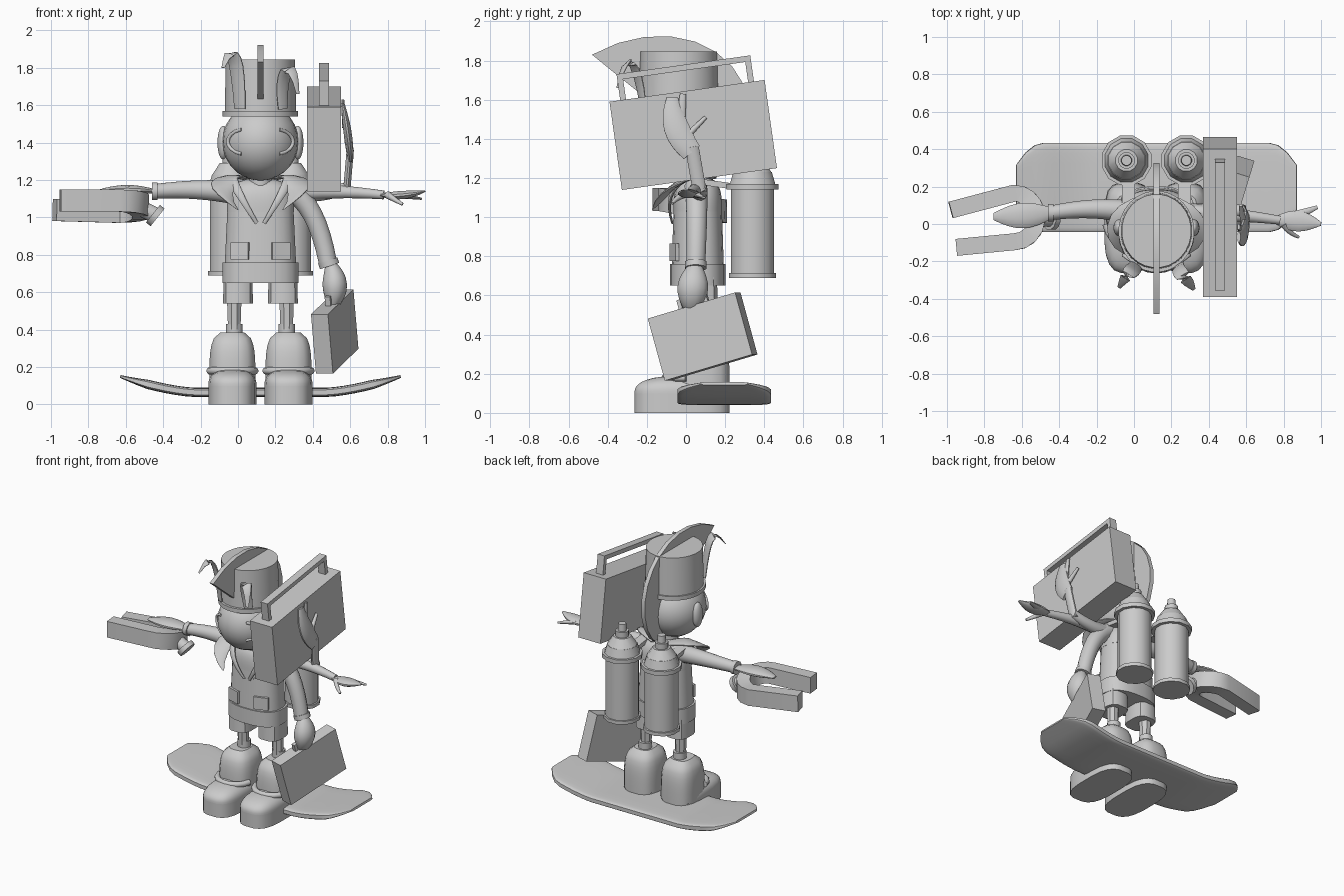
import bpy, bmesh
from math import sin, cos, pi, radians, copysign
from mathutils import Vector, Matrix

cube = bpy.data.objects.get("Cube")
if cube:
    bpy.data.objects.remove(cube)

shade = (.6, .6, .6, 1)
grey = bpy.data.materials.new("light_grey")
grey.use_nodes = True
grey.diffuse_color = shade
grey.node_tree.nodes["Principled BSDF"].inputs["Base Color"].default_value = shade

middle = .12         # the figure stands a little to its left
parts = []
FORWARD, UPWARD = Vector((0, 1, 0)), Vector((0, 0, 1))


def finish(name, bm):
    bmesh.ops.recalc_face_normals(bm, faces=bm.faces)
    mesh = bpy.data.meshes.new(name)
    bm.to_mesh(mesh)
    bm.free()
    mesh.materials.append(grey)
    part = bpy.data.objects.new(name, mesh)
    bpy.context.collection.objects.link(part)
    parts.append(part)
    return part


def bezier(points, t):
    """Point on a curve with any number of control points."""
    points = [Vector(p) for p in points]
    while len(points) > 1:
        points = [p.lerp(q, t) for p, q in zip(points, points[1:])]
    return points[0]


def skin(name, centres, widths, heights, up=UPWARD, axis=None, sides=12, power=2):
    """Join rounded sections placed along a line of centres."""
    bm = bmesh.new()
    rings = []
    last = len(centres) - 1
    for i, (centre, width, height) in enumerate(zip(centres, widths, heights)):
        along = axis or (centres[min(i + 1, last)] - centres[max(i - 1, 0)]).normalized()
        side = along.cross(up).normalized()
        top = side.cross(along)
        ring = []
        for k in range(sides):
            angle = 2 * pi * (k + .5) / sides
            u, v = [copysign(abs(f) ** (2 / power), f) for f in (cos(angle), sin(angle))]
            ring.append(bm.verts.new(centre + side * u * width + top * v * height))
        rings.append(ring)
    for low, high in zip(rings, rings[1:]):
        for k in range(sides):
            after = (k + 1) % sides
            bm.faces.new((low[k], low[after], high[after], high[k]))
    bm.faces.new(rings[0])
    bm.faces.new(rings[-1])
    return finish(name, bm)


def limb(name, path, start, end, bulge=0, flat=1, up=UPWARD, steps=8):
    """Curved tube whose width runs from start to end and may swell between."""
    times = [i / steps for i in range(steps + 1)]
    widths = [start + (end - start) * t + bulge * sin(pi * t) for t in times]
    return skin(name, [bezier(path, t) for t in times], widths, [w * flat for w in widths], up)


def post(name, x, y, low, high, width, depth, taper=1, dome=0, sides=16, power=2):
    """Upright solid, either straight with a taper or closed by a dome."""
    steps = 8 if dome else 1
    times = [i / steps for i in range(steps)] + [.98 if dome else 1]
    scales = [(1 - t ** dome) ** (1 / dome) if dome else 1 + (taper - 1) * t for t in times]
    centres = [Vector((x, y, low + (high - low) * t)) for t in times]
    return skin(name, centres, [width * s for s in scales], [depth * s for s in scales],
                FORWARD, UPWARD, sides, power)


def box(name, place, size, turn=(0, 0, 0), offset=(0, 0, 0)):
    bm = bmesh.new()
    bmesh.ops.create_cube(bm, size=1, matrix=Matrix.Translation(offset) @ Matrix.Diagonal((*size, 1)))
    part = finish(name, bm)
    part.location = place
    part.rotation_euler = [radians(angle) for angle in turn]
    return part


def ball(name, place, size):
    bm = bmesh.new()
    bmesh.ops.create_uvsphere(bm, u_segments=24, v_segments=14, radius=1,
                              matrix=Matrix.Translation(place) @ Matrix.Diagonal((*size, 1)))
    return finish(name, bm)


def handle(name, place, turn, width, length, bar, height, rise):
    """Bar on two uprights, standing on a tilted case."""
    box(name + "_bar", place, (width, length, bar), turn, (0, 0, height + rise))
    for end, sign in (("front", -1), ("back", 1)):
        reach = sign * (length - bar) / 2
        box(name + "_" + end, place, (width, bar, rise), turn, (0, reach, height + rise / 2))


# Board: flat in the middle, ends curl up, narrow and thin out
centres, widths, heights = [], [], []
for i in range(-15, 16):
    away = abs(i) / 20
    curl = max(0, away - .35) / .4
    tip = max(0, away - .6) / .15
    centres.append(Vector((middle + i / 20, .195, .065 + .085 * curl ** 1.5)))
    widths.append(.24 * (1 - .5 * tip ** 2))
    heights.append(.025 * (1 - .7 * tip))
skin("board", centres, widths, heights, sides=20, power=6)

# Paired parts: shoes, legs, spray cans, collar and face details
for label, sign in (("right_", -1), ("left_", 1)):
    def beside(x, y, z):
        return (middle + sign * x, y, z)

    foot, leg, can = [middle + sign * gap for gap in (.15, .14, .16)]
    post(label + "shoe_sole", foot, -.02, 0, .1, .13, .245, sides=20, power=3)
    post(label + "shoe_toe", foot, -.02, .1, .19, .13, .245, dome=2.5, sides=20, power=3)
    post(label + "shoe_shaft", foot, .08, .1, .39, .125, .145, dome=4, power=3)
    limb(label + "shoe_strap", [beside(x, y, .18) for x, y in ((.03, 0), (.05, -.14), (.25, -.14), (.27, 0))],
         .02, .02)
    post(label + "sock", leg, .1, .37, .43, .045, .045, sides=12)
    post(label + "leg", leg, .09, .4, .6, .036, .036, 1.2, sides=8)
    post(label + "shorts_leg", middle + sign * .12, .065, .54, .7, .082, .1, .95, sides=12, power=3)

    # Each row: low, high, radius, taper
    for part, low, high, radius, taper in (
            ("base", .69, .715, .125, 1), ("body", .7, 1.15, .114, 1), ("rim", 1.14, 1.17, .137, 1),
            ("shoulder", 1.17, 1.23, .12, .85), ("cone", 1.23, 1.29, .1, .6),
            ("neck", 1.29, 1.33, .045, 1), ("nozzle", 1.33, 1.38, .03, .9)):
        post(label + "can_" + part, can, .34, low, high, radius, radius, taper, sides=12)
    box(label + "can_strap", beside(.15, .15, 1.17), (.07, .2, .03), (-8, 0, 0))

    limb(label + "lapel", [beside(.04, .12, 1.2), beside(.24, .05, 1.26), beside(.24, -.1, 1.15),
         beside(.12, -.17, 1.04)], .04, .005, bulge=.045, flat=.2)
    limb(label + "jacket_edge", [beside(.15, 0, 1.2), beside(.12, -.12, 1.13), beside(.02, -.07, .97)],
         .03, .01, flat=.5, up=FORWARD)
    box(label + "pocket", beside(.11, -.06, .82), (.1, .02, .09), (0, 0, sign * 18))
    ball(label + "ear", beside(.2, -.02, 1.4), (.03, .045, .09))
    limb(label + "face_bracket", [beside(.1, -.22, 1.47), beside(.2, -.15, 1.45),
         beside(.2, -.15, 1.36), beside(.1, -.22, 1.34)], .01, .01, up=FORWARD)

# Jacket and neck
post("jacket_skirt", middle, .06, .65, .76, .205, .142, sides=24, power=2.5)
post("jacket_body", middle, .06, .75, 1.03, .192, .134, .93, sides=24, power=2.5)
post("jacket_chest", middle, .06, 1.03, 1.21, .18, .125, dome=3, sides=24, power=2.5)
post("neck", middle, .02, 1.15, 1.28, .06, .06)

# Head, cap and crest
ball("head", (middle, -.045, 1.405), (.204, .22, .208))
post("cap_brim", middle, -.04, 1.54, 1.57, .203, .218, sides=28)
post("cap", middle, -.037, 1.57, 1.845, .192, .203, .97, sides=28)
thickness = .03
arch = [(0, -.48, 1.83), (0, -.1, 2.05), (0, .45, 1.95), (0, .45, 1.35), (0, .15, 1.2)]
outline = [bezier(arch, i / 12) for i in range(13)]
outline += [Vector((0, y, z)) for y, z in ((.1, 1.3), (.1, 1.75), (-.2, 1.75), (-.22, 1.62), (-.37, 1.74))]
bm = bmesh.new()
left_edge = Vector((middle - thickness / 2, 0, 0))
face = bm.faces.new([bm.verts.new(p + left_edge) for p in outline])
moved = bmesh.ops.extrude_face_region(bm, geom=[face])["geom"]
bmesh.ops.translate(bm, vec=(thickness, 0, 0), verts=[v for v in moved if isinstance(v, bmesh.types.BMVert)])
finish("crest", bm)

# Curled flaps on the cap
limb("right_flap", [(.01, -.22, 1.58), (0, -.25, 1.85), (-.03, -.25, 1.96), (-.08, -.34, 1.8)],
     .035, .01, bulge=.02, flat=.25, up=Vector((.5, .8, 0)))
limb("left_flap", [(.24, -.22, 1.58), (.22, -.25, 1.8), (.29, -.3, 1.88), (.32, -.35, 1.66)],
     .03, .01, bulge=.02, flat=.25, up=Vector((-.5, .8, 0)))

# Right arm reaching out, hand lying on the magnet
limb("right_sleeve", [(0, .06, 1.13), (-.2, .1, 1.16), (-.44, .06, 1.14)], .065, .04)
limb("right_cuff", [(-.43, .06, 1.14), (-.46, .06, 1.14)], .048, .048, steps=1)
limb("right_hand", [(-.44, .06, 1.14), (-.6, .04, 1.16), (-.75, .04, 1.14)], .03, .02, bulge=.045, flat=.35)

# Horseshoe magnet: half a ring with two straight legs, and a grip
bend = [radians(angle) for angle in range(-90, 91, 20)]
bow = [Vector((-.64 + .12 * cos(a), .035 + .13 * sin(a), 1.06 - .03 * sin(a))) for a in bend]
bow = [Vector((-.95, -.125, 1.09))] + bow + [Vector((-.98, .075, 1.04))]
skin("horseshoe_magnet", bow, [.046] * len(bow), [.06] * len(bow), sides=4, power=40)
limb("magnet_grip", [(-.54, .03, 1.06), (-.44, .03, 1.01)], .045, .045, steps=1)
limb("magnet_grip_end", [(-.455, .03, 1.02), (-.43, .03, 1)], .062, .062, steps=1)

# Left lower arm, hand closed on the briefcase
limb("left_sleeve", [(.27, .05, 1.15), (.42, .06, 1.08), (.48, .05, .76)], .06, .05, up=FORWARD)
limb("left_cuff", [(.48, .05, .77), (.49, .05, .74)], .056, .056, steps=1, up=FORWARD)
limb("left_hand", [(.49, .05, .76), (.54, .03, .64), (.5, .03, .52)], .025, .03, bulge=.04, flat=1.2, up=FORWARD)

# Left outstretched arm
limb("left_side_arm", [(.27, .06, 1.13), (.5, .06, 1.15), (.78, .02, 1.12)], .05, .024)
limb("side_hand", [(.76, .02, 1.12), (.88, .02, 1.11), (1, 0, 1.14)], .024, .01, bulge=.04, flat=.4)
limb("side_finger", [(.86, .04, 1.12), (.98, .09, 1.1)], .03, .01, flat=.6)
limb("side_thumb", [(.8, 0, 1.12), (.83, -.05, 1.1), (.88, -.07, 1.07)], .02, .008)

# Left raised arm, hand against the large case
limb("left_raised_arm", [(.3, .06, 1.13), (.45, .08, 1.11), (.59, .07, 1.16)], .045, .033)
limb("raised_forearm", [(.58, .07, 1.13), (.6, .03, 1.36)], .02, .02, flat=1.8, up=FORWARD)
limb("raised_hand", [(.6, .03, 1.33), (.59, -.08, 1.45), (.56, -.07, 1.61)], .018, .01, flat=3, bulge=.008, up=FORWARD)
limb("raised_finger", [(.57, -.03, 1.48), (.56, -.015, 1.63)], .014, .008, flat=2, up=FORWARD)
limb("raised_thumb", [(.59, -.01, 1.4), (.58, .04, 1.45), (.57, .1, 1.51)], .02, .01, up=FORWARD)

# Large carried case and briefcase, each with a handle
case_place, case_tilt = (.46, .037, 1.42), (8, 0, 0)
box("large_case", case_place, (.18, .8, .455), case_tilt)
handle("case_handle", case_place, case_tilt, .055, .69, .03, .227, .12)
bag_place, bag_tilt = (.517, .085, .39), (16, 0, -17)
box("briefcase", bag_place, (.095, .485, .33), bag_tilt)
handle("briefcase_handle", bag_place, bag_tilt, .03, .16, .02, .165, .04)

# Shading
for part in list(bpy.context.selected_objects):
    part.select_set(False)
for part in parts:
    part.select_set(True)
bpy.context.view_layer.objects.active = parts[0]
bpy.ops.object.shade_smooth_by_angle(angle=radians(35))
